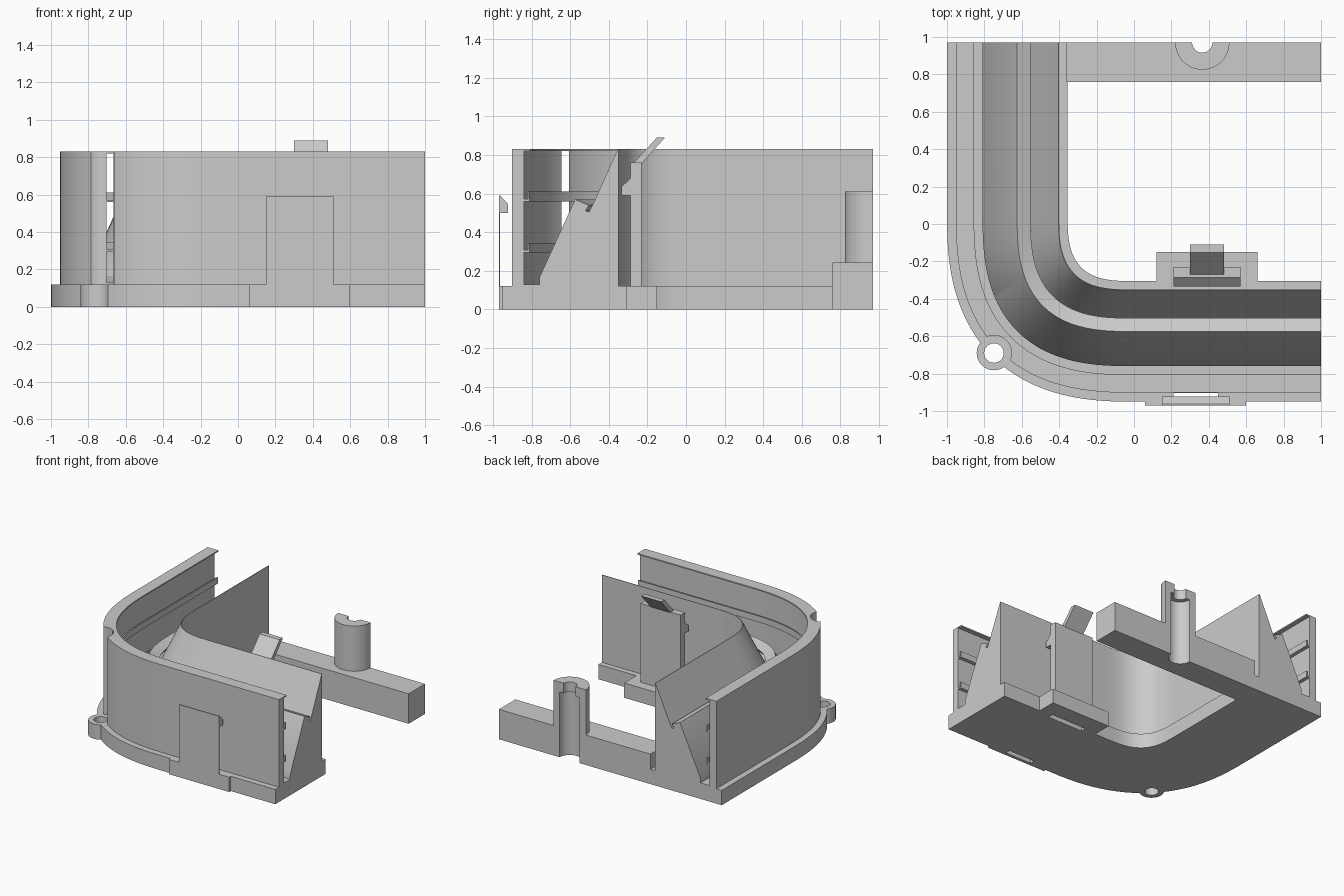
import bpy, bmesh, math

if "Cube" in bpy.data.objects:
    bpy.data.objects.remove(bpy.data.objects["Cube"], do_unlink=True)

GREY = (0.6, 0.6, 0.6, 1)
grey = bpy.data.materials.new("plain_grey")
grey.use_nodes = True
grey.diffuse_color = GREY
grey.node_tree.nodes["Principled BSDF"].inputs["Base Color"].default_value = GREY


def loft(name, sections):
    """Skin a row of matching closed sections and cap both ends."""
    bm = bmesh.new()
    rows = [[bm.verts.new(p) for p in s] for s in sections]
    n = len(rows[0])
    for a, b in zip(rows, rows[1:]):
        for i in range(n):
            j = (i + 1) % n
            bm.faces.new((a[i], a[j], b[j], b[i]))
    bm.faces.new(rows[0][::-1])
    bm.faces.new(rows[-1])
    bmesh.ops.recalc_face_normals(bm, faces=bm.faces)
    mesh = bpy.data.meshes.new(name)
    bm.to_mesh(mesh)
    bm.free()
    obj = bpy.data.objects.new(name, mesh)
    bpy.context.collection.objects.link(obj)
    mesh.materials.append(grey)
    return obj


def box(name, x, y, z):
    return loft(name, [[(x[0], y[0], h), (x[1], y[0], h),
                        (x[1], y[1], h), (x[0], y[1], h)] for h in z])


def side_prism(name, x, pts):
    return loft(name, [[(w, y, z) for y, z in pts] for w in x])


def disc(name, centre, r, z, turn=2 * math.pi, steps=48):
    count = steps if turn > 6 else steps + 1
    ring = [(centre[0] - r * math.cos(turn * i / steps),
             centre[1] - r * math.sin(turn * i / steps)) for i in range(count)]
    return loft(name, [[(x, y, h) for x, y in ring] for h in z])


def activate(obj):
    bpy.ops.object.select_all(action='DESELECT')
    obj.select_set(True)
    bpy.context.view_layer.objects.active = obj


def cut(targets, cutter):
    """Subtract the cutter from each target, then discard it."""
    cutter.hide_render = True
    for obj in targets:
        activate(obj)
        mod = obj.modifiers.new("cut", 'BOOLEAN')
        mod.operation = 'DIFFERENCE'
        mod.solver = 'EXACT'
        mod.object = cutter
        bpy.ops.object.modifier_apply(modifier=mod.name)
    bpy.data.objects.remove(cutter, do_unlink=True)


# Channel section: distance in from the outer edge, height
section = [(0, 0), (0, .12), (.048, .12), (.048, .83), (.145, .83), (.145, .82), (.11, .82)]
for low in (.56, .295):          # hooked rails on the wall
    section += [(.11, low + .012), (.13, low + .012), (.13, low + .05),
                (.14, low + .05), (.14, low), (.11, low)]
section += [(.11, .13), (.19, .13), (.19, .165), (.375, .57), (.447, .54), (.43, .512),
            (.447, .503), (.47, .55), (.596, .83), (.6, .83), (.6, .12), (.645, .12), (.645, 0)]


# Channel body swept round the softened corner
def place(d, z, t):
    r = 1 - d
    e = 2 / (2.5 + 0.8 * d)
    c, s = max(0, math.cos(t)), max(0, math.sin(t))
    return (-r * s ** e, .05 - r * c ** e, z)


STEPS = 40
path = [[(1, .05 - (1 - d), z) for d, z in section]]
for i in range(STEPS + 1):
    path.append([place(d, z, math.pi / 2 * i / STEPS) for d, z in section])
path.append([(d - 1, .97, z) for d, z in section])
body = loft("channel_body", path)

# Screw eye at the outer corner
EYE = (-.749, -.69)
cut([body], disc("wall_notch_cutter", EYE, .095, (.12, 1)))
eye = disc("screw_eye", EYE, .092, (0, .12))
cut([body, eye], disc("screw_hole_cutter", EYE, .052, (-.1, .5)))

# Front snap tab
front_foot = box("front_tab_foot", (.06, .6), (-.97, -.94), (0, .12))
front_tab = side_prism("front_tab", (.15, .51),
                       [(-.97, .1), (-.97, .59), (-.963, .59), (-.922, .545),
                        (-.922, .5), (-.963, .5), (-.963, .1)])
cut([body, front_foot], box("front_slot_cutter", (.21, .45), (-.945, -.903), (-.1, .125)))

# Inner snap tab with its slanted release lever
foot = box("inner_tab_foot", (.12, .66), (-.305, -.15), (0, .12))
cut([body, foot], box("inner_slot_cutter", (.23, .55), (-.335, -.29), (-.1, .2)))
inner_tab = side_prism("inner_tab", (.21, .57),
                       [(-.23, .1), (-.23, .76), (-.287, .76), (-.287, .68),
                        (-.335, .635), (-.335, .59), (-.287, .59), (-.287, .1)])
side_prism("release_lever", (.3, .48), [(-.275, .755), (-.152, .89), (-.11, .89), (-.23, .755)])

# Rear crossbar and half column with a stepped bore
POST = (.365, .97)
bar = box("crossbar", (-.36, 1), (.76, .97), (0, .243))
post = disc("half_column", POST, .145, (.01, .61), math.pi)
cut([bar, post], disc("wide_bore_cutter", POST, .09, (-.1, .53)))
cut([post], disc("narrow_bore_cutter", POST, .054, (.4, .8)))

# Smooth the curved surfaces, keep the corners crisp
for obj in (body, eye, post, bar):
    activate(obj)
    bpy.ops.object.shade_smooth_by_angle(angle=math.radians(25))
